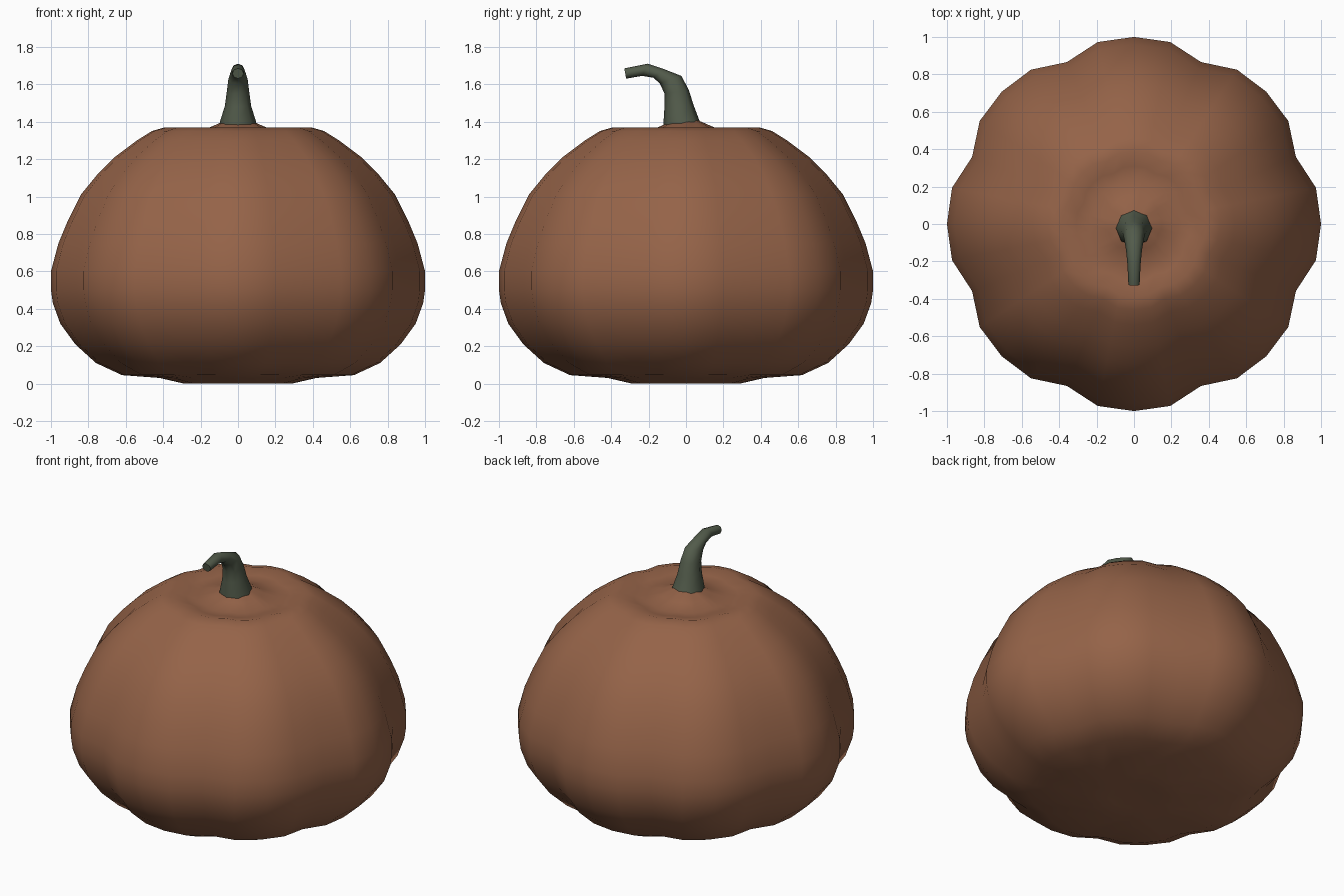
import bpy, bmesh
from math import sin, cos, pi, radians
from mathutils import Vector

if "Cube" in bpy.data.objects:
    bpy.data.objects.remove(bpy.data.objects["Cube"])


def material(name, color):
    m = bpy.data.materials.new(name)
    m.diffuse_color = (*color, 1)
    m.use_nodes = True
    m.node_tree.nodes["Principled BSDF"].inputs["Base Color"].default_value = m.diffuse_color
    return m


def loft(name, rings, mat, angle):
    """Skin a list of closed rings; a one-point ring becomes a pole."""
    bm = bmesh.new()
    loops = [[bm.verts.new(p) for p in ring] for ring in rings]
    for a, b in zip(loops, loops[1:]):
        n = max(len(a), len(b))
        for i in range(n):
            j = (i + 1) % n
            if len(a) == 1:
                bm.faces.new((a[0], b[j], b[i]))
            elif len(b) == 1:
                bm.faces.new((a[i], a[j], b[0]))
            else:
                bm.faces.new((a[i], a[j], b[j], b[i]))
    for end in (loops[0], loops[-1]):
        if len(end) > 1:
            bm.faces.new(end)
    bmesh.ops.recalc_face_normals(bm, faces=bm.faces[:])
    mesh = bpy.data.meshes.new(name)
    bm.to_mesh(mesh)
    bm.free()
    ob = bpy.data.objects.new(name, mesh)
    bpy.context.collection.objects.link(ob)
    mesh.materials.append(mat)
    bpy.ops.object.select_all(action='DESELECT')
    ob.select_set(True)
    bpy.context.view_layer.objects.active = ob
    bpy.ops.object.shade_smooth_by_angle(angle=radians(angle))
    return ob


# Pumpkin body: eight lobes, four segments per lobe, dimpled top
SEG = 32
LOBE = (1.0, 0.992, 0.937, 0.992)
PROFILE = [(0, 0.01), (0.15, 0.005), (0.29, 0.0), (0.42, 0.03), (0.62, 0.045),
           (0.76, 0.11), (0.87, 0.21), (0.95, 0.32), (0.99, 0.43), (1.0, 0.5),
           (1.0, 0.6), (0.96, 0.75), (0.91, 0.87), (0.84, 1.01), (0.75, 1.12),
           (0.66, 1.21), (0.54, 1.3), (0.46, 1.35), (0.39, 1.37), (0.31, 1.35),
           (0.24, 1.345), (0.15, 1.37), (0.07, 1.405), (0, 1.41)]


def body_ring(r, z):
    if r == 0:
        return [(0, 0, z)]
    return [(r * LOBE[i % 4] * cos(2 * pi * i / SEG),
             r * LOBE[i % 4] * sin(2 * pi * i / SEG), z) for i in range(SEG)]


loft("pumpkin_body", [body_ring(r, z) for r, z in PROFILE],
     material("pumpkin_skin", (0.30, 0.125, 0.065)), 60)

# Stem: octagonal sections given by inner edge (y, z), outer edge (y, z), half width
STEM = [((-0.12, 1.33), (0.09, 1.37), 0.10), ((-0.12, 1.40), (0.07, 1.41), 0.095),
        ((-0.115, 1.48), (0.04, 1.49), 0.07), ((-0.115, 1.55), (0.015, 1.57), 0.06),
        ((-0.14, 1.605), (-0.025, 1.645), 0.052), ((-0.175, 1.635), (-0.115, 1.68), 0.042),
        ((-0.235, 1.645), (-0.205, 1.71), 0.035), ((-0.32, 1.63), (-0.33, 1.685), 0.03)]


def stem_ring(inner, outer, w, n=8):
    a, b = Vector((0, *inner)), Vector((0, *outer))
    mid, half = (a + b) / 2, (b - a) / 2
    return [mid + Vector((w * cos(2 * pi * i / n), 0, 0)) + half * sin(2 * pi * i / n)
            for i in range(n)]


loft("stem", [stem_ring(*s) for s in STEM],
     material("stem_green", (0.085, 0.105, 0.07)), 60)
